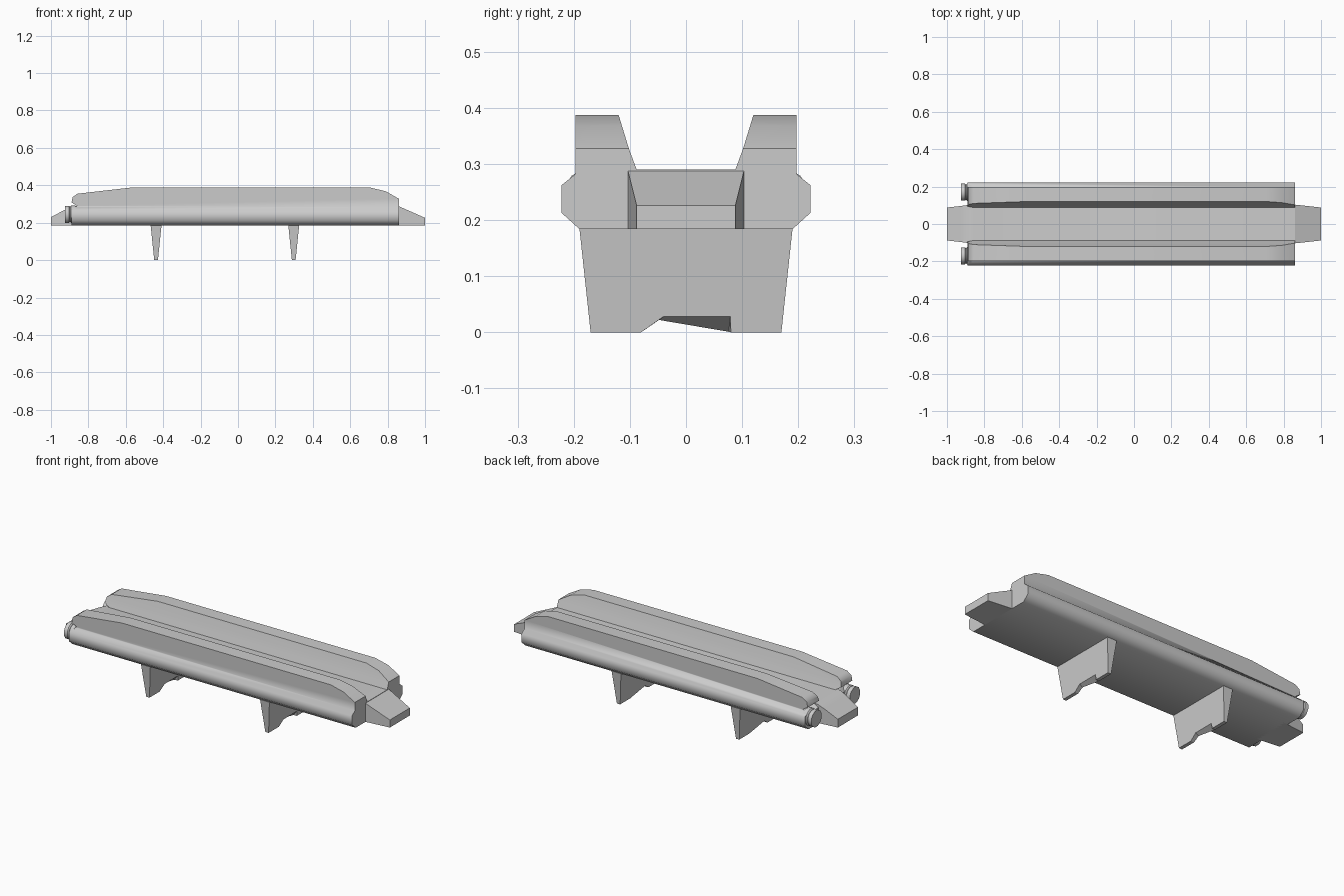
import bpy, bmesh, math
from mathutils import Matrix

if "Cube" in bpy.data.objects:
    bpy.data.objects.remove(bpy.data.objects["Cube"])


def make_object(name, bm, angle=None):
    bmesh.ops.recalc_face_normals(bm, faces=bm.faces)
    mesh = bpy.data.meshes.new(name)
    bm.to_mesh(mesh)
    bm.free()
    obj = bpy.data.objects.new(name, mesh)
    bpy.context.collection.objects.link(obj)
    if angle:
        smooth(obj, angle)
    return obj


def smooth(obj, angle):
    bpy.ops.object.select_all(action='DESELECT')
    obj.select_set(True)
    bpy.context.view_layer.objects.active = obj
    bpy.ops.object.shade_smooth_by_angle(angle=math.radians(angle))


def loft(name, rings, angle=None):
    """Skin a list of equal-length rings of 3D points and cap both ends."""
    bm = bmesh.new()
    loops = [[bm.verts.new(p) for p in ring] for ring in rings]
    n = len(loops[0])
    for a, b in zip(loops, loops[1:]):
        for i in range(n):
            j = (i + 1) % n
            bm.faces.new((a[i], a[j], b[j], b[i]))
    bm.faces.new(loops[0])
    bm.faces.new(loops[-1][::-1])
    return make_object(name, bm, angle)


# Hull: twin-ridged cross-section cut to the side silhouette
half = [(0.19, 0.184), (0.222, 0.213), (0.222, 0.262), (0.197, 0.282),
        (0.197, 0.387), (0.12, 0.387), (0.102, 0.328), (0.088, 0.29)]
section = half + [(-y, z) for y, z in reversed(half)]
hull = loft("hull", [[(x, y, z) for y, z in section] for x in (-0.95, 0.95)])

side = [(-0.89, 0.15), (-0.89, 0.272), (-0.86, 0.29), (-0.89, 0.308),
        (-0.884, 0.337), (-0.858, 0.355), (-0.58, 0.3869), (0.71, 0.3869),
        (0.79, 0.368), (0.86, 0.328), (0.86, 0.15)]
cutter = loft("silhouette_cutter", [[(x, y, z) for x, z in side] for y in (-0.3, 0.3)])
cutter.hide_render = True
mod = hull.modifiers.new("silhouette", 'BOOLEAN')
mod.operation = 'INTERSECT'
mod.solver = 'EXACT'
mod.object = cutter
bpy.context.view_layer.objects.active = hull
hull.select_set(True)
bpy.ops.object.modifier_apply(modifier=mod.name)
bpy.data.objects.remove(cutter)
smooth(hull, 55)


# Tapered tongues at both ends of the central channel
def tongue(name, stations):
    loft(name, [[(x, -w, 0.184), (x, w, 0.184), (x, w, top), (x, -w, top)]
                for x, w, top in stations], 40)


tongue("front_tongue", [(0.855, 0.104, 0.29), (1.0, 0.088, 0.226)])
tongue("rear_tongue", [(-0.855, 0.104, 0.29), (-0.885, 0.102, 0.288),
                       (-0.92, 0.097, 0.272), (-1.0, 0.088, 0.23)])

# Rear nozzles: a collar and a short drum
for label, s in (("left", 1), ("right", -1)):
    rings = []
    for x, r in ((-0.87, 0.048), (-0.892, 0.048), (-0.898, 0.042),
                 (-0.904, 0.047), (-0.925, 0.047)):
        rings.append([(x, s * 0.17 + r * math.cos(a), 0.245 + r * math.sin(a))
                      for a in (math.tau * (i + 0.5) / 12 for i in range(12))])
    loft(label + "_nozzle", rings, 35)


# Legs: tapered plates with a notched foot
def leg_outline(x_top, x_foot, notch):
    pts = [(-0.19, 0.186), (-0.17, 0)] + notch + [(0.17, 0), (0.19, 0.186)]
    return [(x_foot + (x_top - x_foot) * z / 0.186, y, z) for y, z in pts]


for name, x in (("front_leg", 0.298), ("rear_leg", -0.438)):
    loft(name, [
        leg_outline(x - 0.029, x - 0.01, [(-0.08, 0), (-0.048, 0.022), (0.076, 0.001), (0.08, 0)]),
        leg_outline(x + 0.029, x + 0.01, [(-0.08, 0), (-0.04, 0.028), (0.079, 0.028), (0.08, 0)]),
    ])
